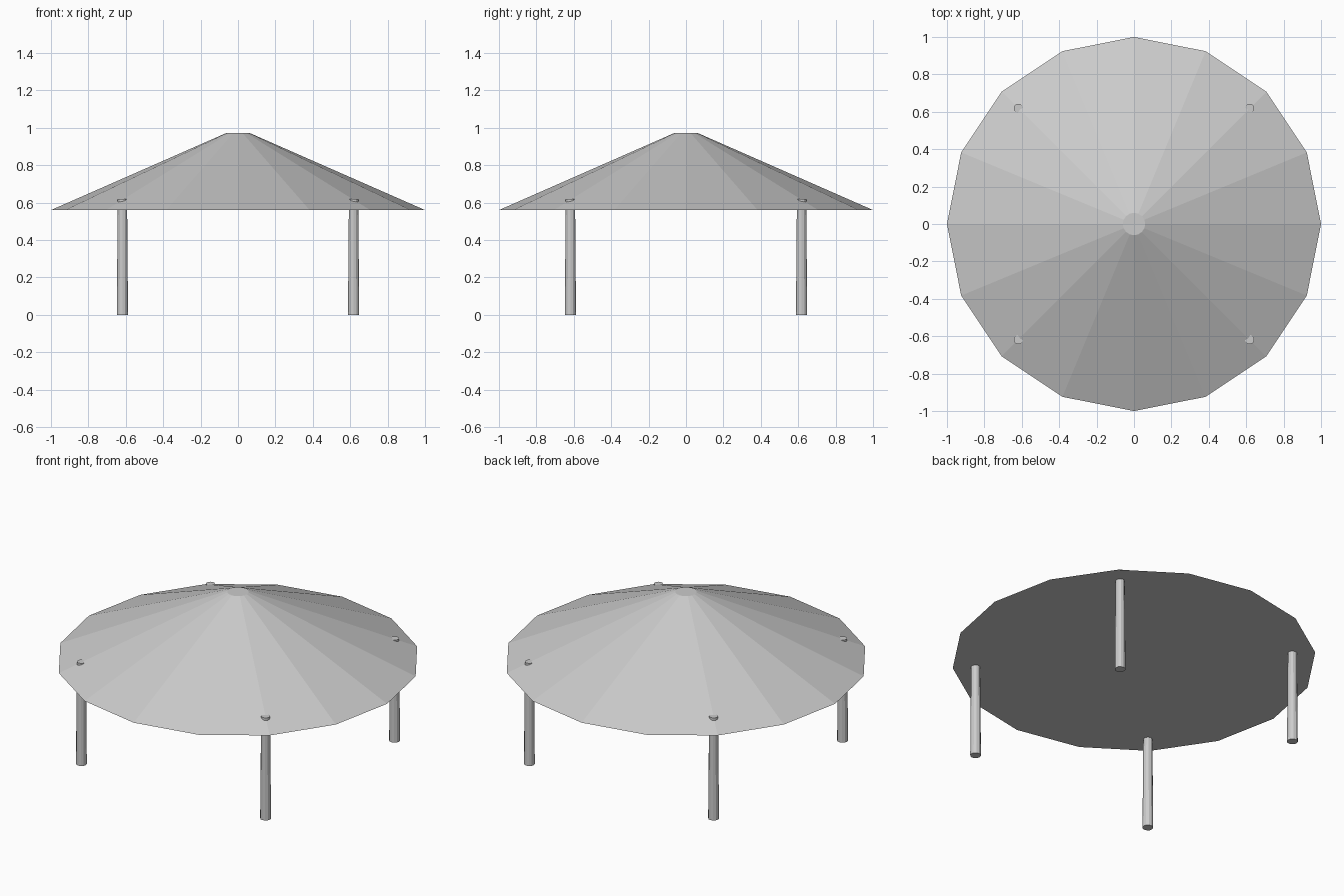
import bpy, bmesh
from mathutils import Matrix

if "Cube" in bpy.data.objects:
    bpy.data.objects.remove(bpy.data.objects["Cube"])


def frustum(name, sides, r_bottom, r_top, z0, z1, x=0.0, y=0.0):
    """Closed, flat-faced tapered cylinder with a corner on +x."""
    bm = bmesh.new()
    bmesh.ops.create_cone(bm, cap_ends=True, segments=sides,
                          radius1=r_bottom, radius2=r_top, depth=z1 - z0)
    # put a corner exactly on the +x axis
    v = max((v for v in bm.verts if v.co.z < 0), key=lambda v: v.co.x)
    turn = -v.co.to_2d().angle_signed((1, 0)) if abs(v.co.y) > 1e-5 else 0.0
    if turn:
        bmesh.ops.rotate(bm, verts=bm.verts, cent=(0, 0, 0),
                         matrix=Matrix.Rotation(turn, 3, 'Z'))
    mesh = bpy.data.meshes.new(name)
    bm.to_mesh(mesh)
    bm.free()
    obj = bpy.data.objects.new(name, mesh)
    obj.location = (x, y, (z0 + z1) / 2)
    bpy.context.collection.objects.link(obj)
    return obj


# Wide sixteen-sided roof with a small flat cap and flat underside
frustum("roof", 16, 1.0, 0.06, 0.56, 0.973)

# Four slightly tapered posts whose tops just pierce the roof
for side, sx in (("left", -1), ("right", 1)):
    for end, sy in (("front", -1), ("back", 1)):
        frustum(f"{end}_{side}_post", 12, 0.03, 0.025, 0.0, 0.62,
                0.618 * sx, 0.618 * sy)
